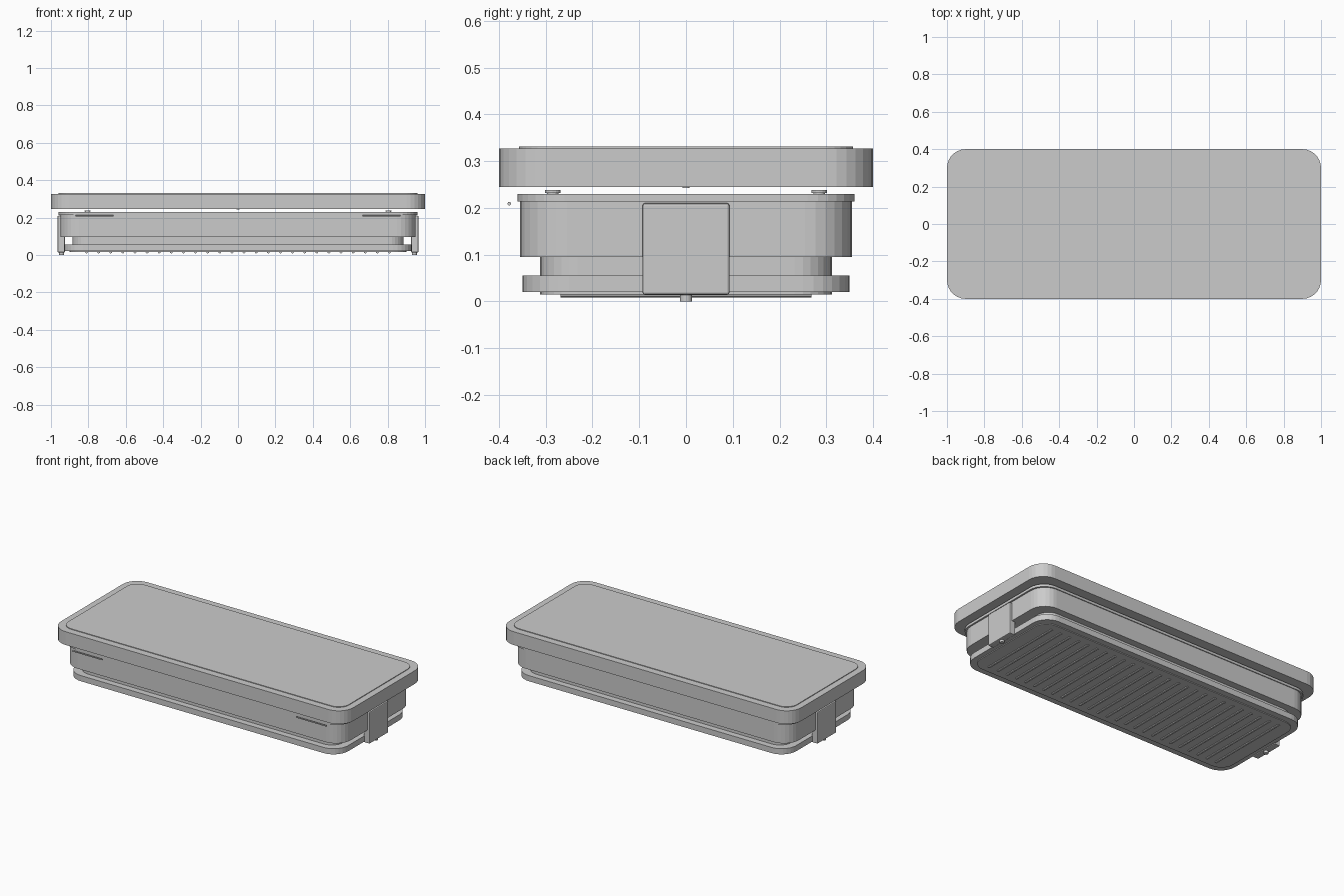
import bpy, bmesh, math
from mathutils import Matrix

cube = bpy.data.objects.get("Cube")
if cube:
    bpy.data.objects.remove(cube, do_unlink=True)

grey = bpy.data.materials.new("neutral grey")
grey.use_nodes = True
grey.diffuse_color = (0.6, 0.6, 0.6, 1)
grey.node_tree.nodes["Principled BSDF"].inputs["Base Color"].default_value = (0.6, 0.6, 0.6, 1)


def finish(name, bm):
    mesh = bpy.data.meshes.new(name)
    bmesh.ops.recalc_face_normals(bm, faces=bm.faces)
    bm.to_mesh(mesh)
    bm.free()
    mesh.materials.append(grey)
    obj = bpy.data.objects.new(name, mesh)
    bpy.context.collection.objects.link(obj)
    return obj


def slab(name, half_x, half_y, z0, z1, radius, steps=7):
    """Flat slab with rounded vertical corners."""
    bm = bmesh.new()
    ring = []
    for q, (sx, sy) in enumerate([(1, 1), (-1, 1), (-1, -1), (1, -1)]):
        for i in range(steps + 1):
            a = math.pi / 2 * (q + i / steps)
            ring.append(bm.verts.new((sx * (half_x - radius) + radius * math.cos(a),
                                      sy * (half_y - radius) + radius * math.sin(a), z0)))
    base = bm.faces.new(ring)
    top = bmesh.ops.extrude_face_region(bm, geom=[base], use_keep_orig=True)["geom"]
    bmesh.ops.translate(bm, vec=(0, 0, z1 - z0),
                        verts=[v for v in top if isinstance(v, bmesh.types.BMVert)])
    return finish(name, bm)


def box(name, x, y, z, bevel=0):
    """Box between pairs of limits, with optional softened edges."""
    bm = bmesh.new()
    size = [b - a for a, b in (x, y, z)]
    mid = [(a + b) / 2 for a, b in (x, y, z)]
    bmesh.ops.create_cube(bm, size=1, matrix=Matrix.Translation(mid) @ Matrix.Diagonal((*size, 1)))
    if bevel:
        bmesh.ops.bevel(bm, geom=bm.edges[:], offset=bevel, segments=2, profile=0.5, affect='EDGES')
    return finish(name, bm)


def rod(name, start, end, radius, sides=16):
    """Cylinder lying along one axis, from start to end."""
    bm = bmesh.new()
    axis = [b - a for a, b in zip(start, end)]
    length = math.hypot(*axis)
    turn = Matrix.Rotation(math.pi / 2, 4, 'Y' if axis[0] else 'X') if not axis[2] else Matrix()
    mid = [(a + b) / 2 for a, b in zip(start, end)]
    bmesh.ops.create_cone(bm, cap_ends=True, segments=sides, radius1=radius, radius2=radius,
                          depth=length, matrix=Matrix.Translation(mid) @ turn)
    return finish(name, bm)


# Lid with its raised panel
slab("lid", 1.0, 0.4, 0.245, 0.327, 0.1)
slab("lid_panel", 0.96, 0.357, 0.327, 0.331, 0.07)
rod("lid_centre_stud", (0, 0, 0.242), (0, 0, 0.246), 0.008)

# Tray, neck and base
slab("tray_rim", 0.96, 0.36, 0.214, 0.23, 0.1)
slab("tray_body", 0.95, 0.355, 0.095, 0.214, 0.1)
slab("neck", 0.885, 0.312, 0.055, 0.095, 0.08)
slab("base", 0.93, 0.35, 0.02, 0.055, 0.1)
slab("base_plate", 0.9, 0.312, 0.015, 0.02, 0.08)

# Grip ribs under the base
ribs = 26
for i in range(ribs):
    x = -0.81 + 1.62 * i / (ribs - 1)
    rod("grip_rib", (x, -0.268, 0.016), (x, 0.268, 0.016), 0.008, 8)

# End latches with their pivot studs, lid rests and front slots
for side, s in (("left", 1), ("right", -1)):
    box(side + "_latch", sorted((s * 0.925, s * 0.965)), (-0.093, 0.093), (0.014, 0.21), 0.005)
    rod(side + "_latch_stud", (s * 0.943, 0, 0), (s * 0.943, 0, 0.015), 0.013)
    for y in (-0.285, 0.285):
        rod(side + "_rest_stem", (s * 0.805, y, 0.229), (s * 0.805, y, 0.233), 0.012)
        rod(side + "_rest_cap", (s * 0.805, y, 0.232), (s * 0.805, y, 0.238), 0.017)
    rod(side + "_front_bar", (s * 0.665, -0.378, 0.209), (s * 0.868, -0.378, 0.209), 0.004, 8)
